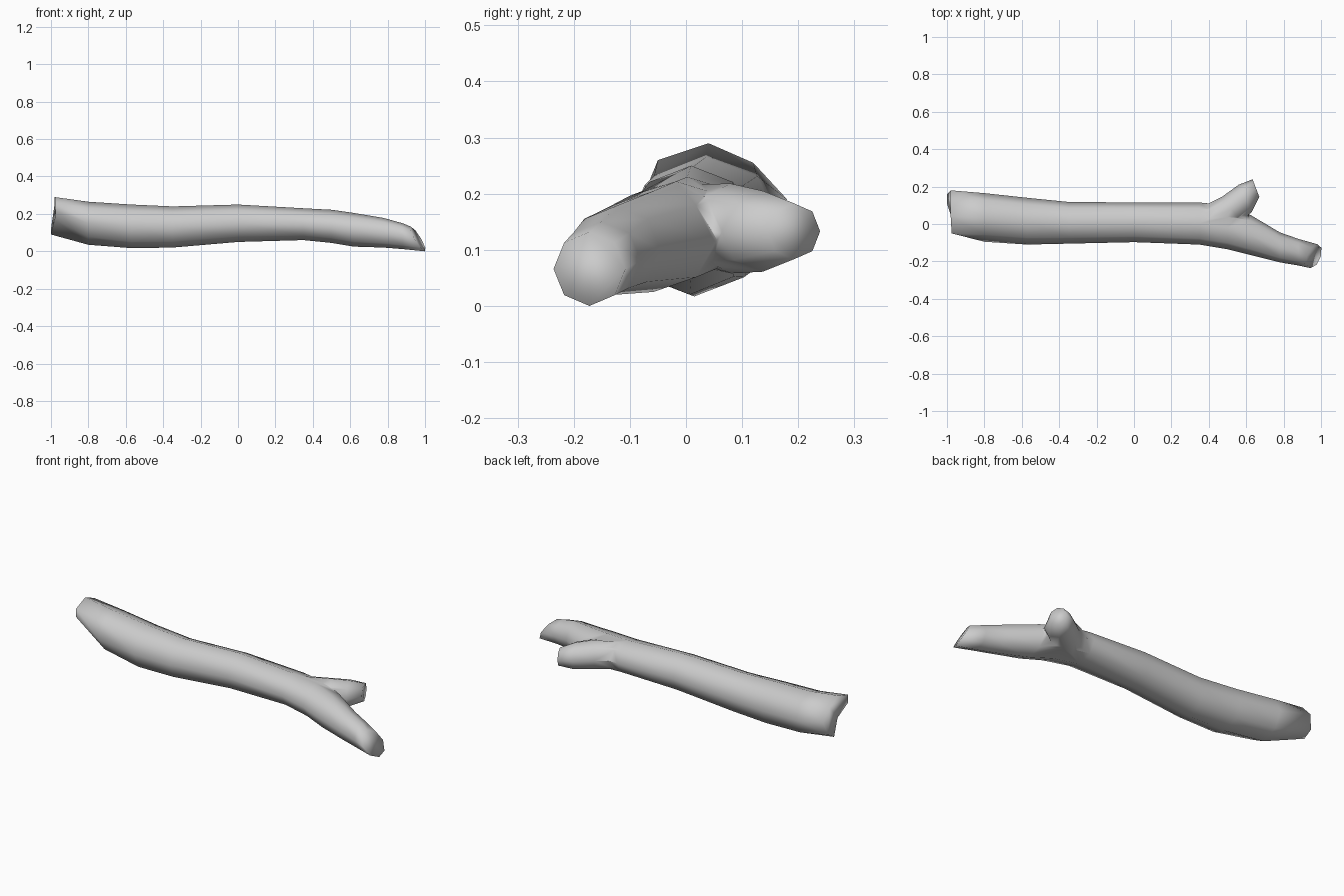
import bpy, bmesh, math
from mathutils import Vector

cube = bpy.data.objects.get("Cube")
if cube:
    bpy.data.objects.remove(cube, do_unlink=True)

SIDES = 8

mat = bpy.data.materials.new("plain_grey")
mat.use_nodes = True
grey = (0.6, 0.6, 0.6, 1)
mat.diffuse_color = grey
mat.node_tree.nodes["Principled BSDF"].inputs["Base Color"].default_value = grey


def ring(centre, across, up, dent=1.0):
    """Eight-sided section; dent pulls in the lower front corner."""
    pts = []
    for i in range(SIDES):
        a = math.tau * i / SIDES
        k = dent if i == 5 else 1.0
        pts.append(Vector(centre) + k * (math.cos(a) * Vector(across) + math.sin(a) * Vector(up)))
    return pts


def section(x, y0, y1, z0, z1, dent=1.0):
    """Upright section given by its extents."""
    return ring((x, (y0 + y1) / 2, (z0 + z1) / 2), (0, (y1 - y0) / 2, 0), (0, 0, (z1 - z0) / 2), dent)


def loft(name, rings):
    bm = bmesh.new()
    loops = [[bm.verts.new(p) for p in r] for r in rings]
    for a, b in zip(loops, loops[1:]):
        for i in range(SIDES):
            j = (i + 1) % SIDES
            bm.faces.new((a[i], a[j], b[j], b[i]))
    bm.faces.new(loops[0])
    bm.faces.new(loops[-1])
    bmesh.ops.recalc_face_normals(bm, faces=bm.faces)
    me = bpy.data.meshes.new(name)
    bm.to_mesh(me)
    bm.free()
    me.materials.append(mat)
    ob = bpy.data.objects.new(name, me)
    bpy.context.collection.objects.link(ob)
    return ob


# Scooped butt end of the log
butt = [Vector(p) for p in (
    (-0.98, 0.18, 0.19), (-0.98, 0.12, 0.255), (-0.98, 0.04, 0.29), (-0.975, -0.05, 0.26),
    (-0.975, -0.05, 0.215), (-0.98, 0.05, 0.17), (-1.0, 0.11, 0.09), (-1.0, 0.16, 0.12))]

# Trunk running on into the main branch
trunk = loft("log_trunk", [
    butt,
    section(-0.8, -0.095, 0.165, 0.035, 0.265, 0.88),
    section(-0.57, -0.11, 0.14, 0.017, 0.25),
    section(-0.35, -0.105, 0.118, 0.02, 0.24),
    section(0, -0.097, 0.115, 0.05, 0.25),
    section(0.35, -0.11, 0.115, 0.06, 0.23),
    section(0.5, -0.135, 0.1, 0.045, 0.222),
    section(0.62, -0.165, 0.05, 0.025, 0.205),
    section(0.78, -0.205, -0.045, 0.02, 0.178),
    section(0.88, -0.222, -0.08, 0.012, 0.15),
    ring((0.962, -0.172, 0.066), (0.018, 0.064, 0), (-0.038, 0, 0.066)),
])

# Short side stub
stub = loft("side_stub", [
    ring((0.36, 0.01, 0.145), (0, 0.08, 0), (0, 0, 0.072)),
    ring((0.52, 0.08, 0.138), (-0.05, 0.065, 0), (0, 0, 0.08)),
    ring((0.595, 0.137, 0.133), (-0.035, 0.073, 0), (0, 0, 0.072)),
    ring((0.652, 0.192, 0.133), (-0.018, 0.047, 0), (0, 0, 0.05)),
])

# Fuse the stub into the trunk
union = trunk.modifiers.new("fuse_stub", "BOOLEAN")
union.operation = "UNION"
union.solver = "EXACT"
union.object = stub
bpy.ops.object.select_all(action="DESELECT")
bpy.context.view_layer.objects.active = trunk
trunk.select_set(True)
bpy.ops.object.modifier_apply(modifier=union.name)
bpy.data.objects.remove(stub, do_unlink=True)
bpy.ops.object.shade_smooth()
